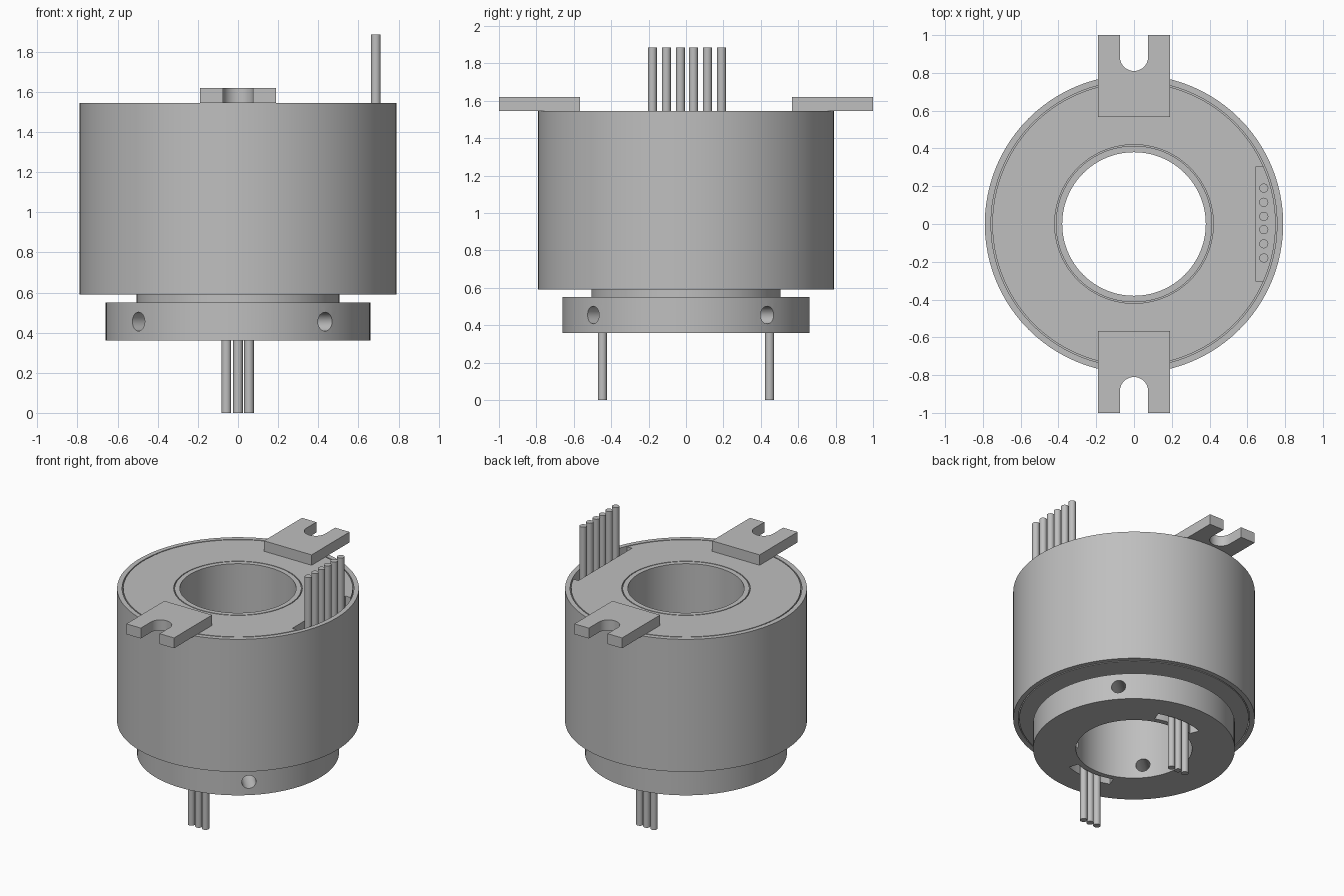
import bpy
import bmesh
from math import sin, cos, pi, radians
from mathutils import Matrix, Vector

cube = bpy.data.objects.get("Cube")
if cube:
    bpy.data.objects.remove(cube)

GREY = (0.52, 0.52, 0.52, 1)
grey = bpy.data.materials.new("plain grey")
grey.use_nodes = True
grey.diffuse_color = GREY
grey.node_tree.nodes["Principled BSDF"].inputs["Base Color"].default_value = GREY


def finish(bm, name):
    bmesh.ops.recalc_face_normals(bm, faces=bm.faces[:])
    mesh = bpy.data.meshes.new(name)
    bm.to_mesh(mesh)
    bm.free()
    mesh.materials.append(grey)
    obj = bpy.data.objects.new(name, mesh)
    bpy.context.collection.objects.link(obj)
    return obj


def lathe(name, profile, steps=96):
    """Spin a closed (radius, height) profile around z."""
    bm = bmesh.new()
    verts = [bm.verts.new((r, 0, z)) for r, z in profile]
    edges = [bm.edges.new((v, verts[i - 1])) for i, v in enumerate(verts)]
    bmesh.ops.spin(bm, geom=verts + edges, cent=(0, 0, 0), axis=(0, 0, 1),
                   angle=2 * pi, steps=steps)
    bmesh.ops.remove_doubles(bm, verts=bm.verts[:], dist=1e-5)
    return finish(bm, name)


def prism(name, outline, low, high):
    """Extrude an (x, y) outline between two heights."""
    bm = bmesh.new()
    face = bm.faces.new([bm.verts.new((x, y, low)) for x, y in outline])
    out = bmesh.ops.extrude_face_region(bm, geom=[face])
    top = [g for g in out["geom"] if isinstance(g, bmesh.types.BMVert)]
    bmesh.ops.translate(bm, verts=top, vec=(0, 0, high - low))
    return finish(bm, name)


def rod(name, start, end, radius, sides=24):
    a, b = Vector(start), Vector(end)
    turn = (b - a).to_track_quat("Z", "Y").to_matrix().to_4x4()
    bm = bmesh.new()
    bmesh.ops.create_cone(bm, cap_ends=True, segments=sides, radius1=radius,
                          radius2=radius, depth=(b - a).length,
                          matrix=Matrix.Translation((a + b) / 2) @ turn)
    return finish(bm, name)


def cut(target, cutter):
    mod = target.modifiers.new("cut", "BOOLEAN")
    mod.operation = "DIFFERENCE"
    mod.solver = "EXACT"
    mod.object = cutter
    bpy.context.view_layer.objects.active = target
    bpy.ops.object.modifier_apply(modifier=mod.name)
    bpy.data.objects.remove(cutter)


BOTTOM, COLLAR_TOP, BODY_LOW, BODY_TOP = 0.36, 0.55, 0.59, 1.545
BORE = 0.38
parts = []

# Outer housing shell
parts.append(lathe("housing_shell", [(0.757, BODY_LOW), (0.79, BODY_LOW),
                                     (0.79, BODY_TOP), (0.757, BODY_TOP)]))

# Housing core, stepped back at both ends to leave a thin seam
core = lathe("housing_core", [
    (0.42, BODY_LOW), (0.75, BODY_LOW), (0.75, 0.63), (0.76, 0.63),
    (0.76, 1.42), (0.75, 1.42), (0.75, BODY_TOP), (0.42, BODY_TOP)])
pocket = [(0.645, -0.305), (0.9, -0.305), (0.9, 0.305), (0.645, 0.305)]
cut(core, prism("pocket_cutter", pocket, 1.44, 1.7))
parts.append(core)

# Rotating sleeve with neck and collar
rotor = lathe("rotor_sleeve", [
    (BORE, BOTTOM), (0.66, BOTTOM), (0.66, COLLAR_TOP), (0.505, COLLAR_TOP),
    (0.505, 0.61), (0.414, 0.61), (0.414, BODY_TOP), (BORE, BODY_TOP)])

# Set screw holes through the collar
for degrees in (41.2, 221.2, 311.2):
    d = Vector((cos(radians(degrees)), sin(radians(degrees)), 0))
    up = Vector((0, 0, 0.455))
    cut(rotor, rod("hole_cutter", d * 0.3 + up, d * 0.75 + up, 0.047))

# Curved lead slots under the collar
for side in (1, -1):
    angles = [radians(-21 + 3 * i) for i in range(15)]
    arc = [(0.485 * sin(a), side * 0.485 * cos(a)) for a in angles]
    arc += [(0.417 * sin(a), side * 0.417 * cos(a)) for a in reversed(angles)]
    cut(rotor, prism("slot_cutter", arc, 0.3, 0.48))
parts.append(rotor)

# Forked mounting tabs, front and back
for side, name in ((-1, "front_tab"), (1, "back_tab")):
    notch = [(0.075 * cos(pi * i / 16), 0.885 - 0.075 * sin(pi * i / 16))
             for i in range(17)]
    outline = [(-0.19, 1), (-0.19, 0.567), (0.19, 0.567), (0.19, 1),
               (0.075, 1)] + notch + [(-0.075, 1)]
    parts.append(prism(name, [(x, side * y) for x, y in outline],
                       BODY_TOP, 1.62))

# Upper leads in the pocket
for y in (-0.18, -0.105, -0.03, 0.04, 0.115, 0.19):
    parts.append(rod("upper_lead", (0.687, y, 1.43), (0.687, y, 1.885), 0.024))

# Lower leads in the slots
for side in (1, -1):
    for x in (-0.058, 0, 0.055):
        y = side * 0.447
        parts.append(rod("lower_lead", (x, y, 0), (x, y, 0.49), 0.024))

# Smooth round walls, keep edges sharp
bpy.ops.object.select_all(action="DESELECT")
for obj in parts:
    obj.select_set(True)
bpy.context.view_layer.objects.active = parts[0]
bpy.ops.object.shade_smooth_by_angle(angle=radians(30))
